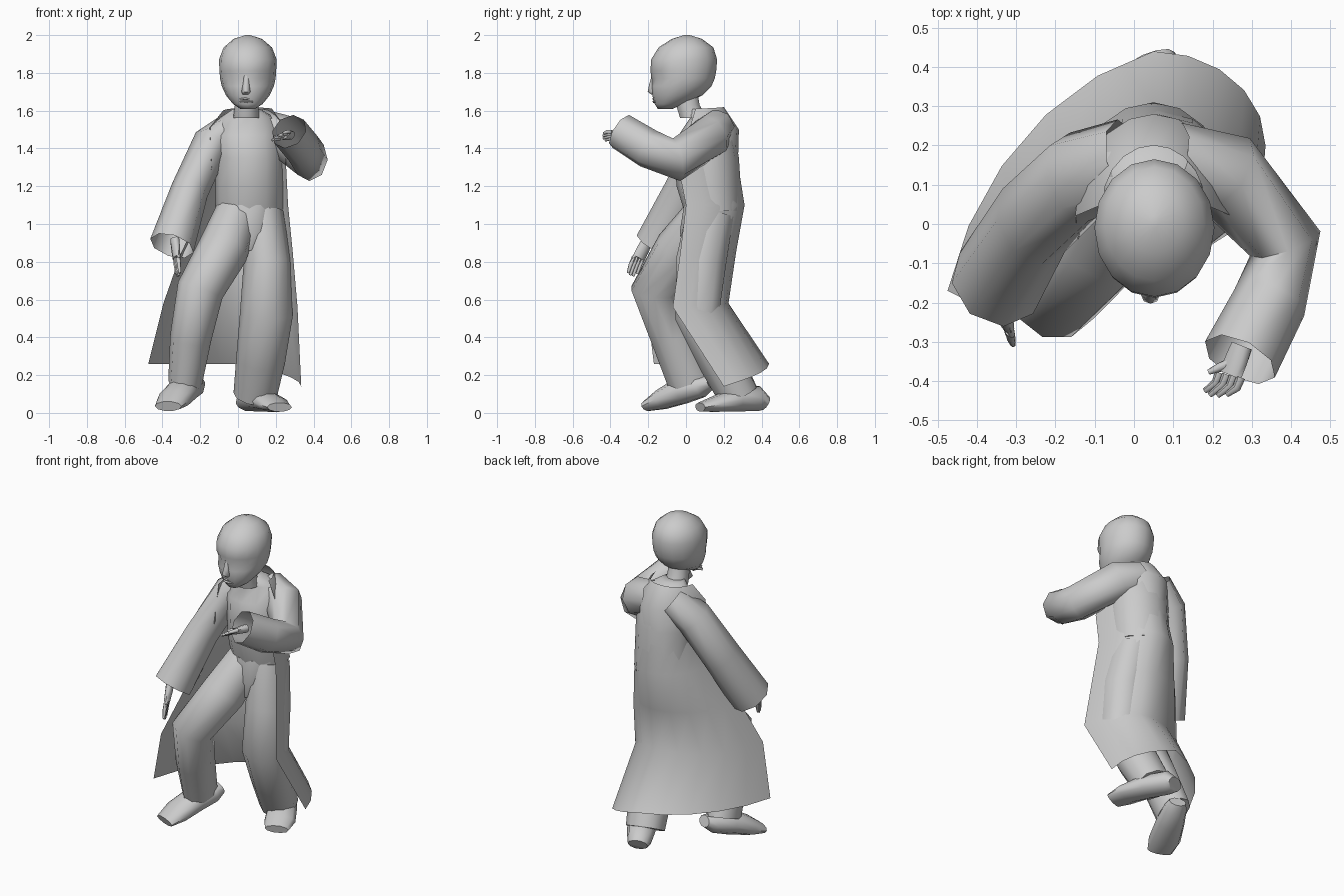
import bpy, bmesh, math
from mathutils import Vector as V

cube = bpy.data.objects.get("Cube")
if cube:
    bpy.data.objects.remove(cube, do_unlink=True)

grey = bpy.data.materials.new("plain grey")
grey.use_nodes = True
grey.diffuse_color = (0.6, 0.6, 0.6, 1)
grey.node_tree.nodes["Principled BSDF"].inputs["Base Color"].default_value = (0.6, 0.6, 0.6, 1)


def finish(name, rows, closed=True, caps=True, angle=60):
    """Skin rows of points into one smooth object."""
    bm = bmesh.new()
    grid = [[bm.verts.new(p) for p in row] for row in rows]
    n = len(rows[0])
    for a, b in zip(grid, grid[1:]):
        for i in range(n if closed else n - 1):
            j = (i + 1) % n
            bm.faces.new((a[i], a[j], b[j], b[i]))
    if caps:
        bm.faces.new(grid[0][::-1])
        bm.faces.new(grid[-1])
    bmesh.ops.recalc_face_normals(bm, faces=bm.faces)
    mesh = bpy.data.meshes.new(name)
    bm.to_mesh(mesh)
    bm.free()
    mesh.materials.append(grey)
    obj = bpy.data.objects.new(name, mesh)
    bpy.context.collection.objects.link(obj)
    bpy.ops.object.select_all(action="DESELECT")
    obj.select_set(True)
    bpy.context.view_layer.objects.active = obj
    bpy.ops.object.shade_smooth_by_angle(angle=math.radians(angle))


def loft(name, rings, ref=(0, 1, 0), sides=10, caps=True, flat=False):
    """Elliptical rings (x, y, z, width, depth) square to their path."""
    pts = [V(r[:3]) for r in rings]
    rows = []
    for i, r in enumerate(rings):
        t = (pts[min(i + 1, len(pts) - 1)] - pts[max(i - 1, 0)]).normalized()
        if flat:
            t = V((0, 0, 1))
        a = V(ref).cross(t).normalized()
        b = t.cross(a)
        rows.append([pts[i] + a * r[3] * math.cos(k * math.tau / sides)
                     + b * r[4] * math.sin(k * math.tau / sides) for k in range(sides)])
    finish(name, rows, caps=caps)


# Body under the robe
loft("pelvis", [(.04, .09, .86, .08, .11), (.055, .11, .96, .15, .15),
                (.06, .13, 1.1, .17, .148)], flat=True)
loft("shirt", [(.06, .14, 1.07, .178, .15), (.06, .12, 1.2, .18, .17),
               (.06, .11, 1.35, .18, .17), (.05, .11, 1.47, .18, .15),
               (.05, .12, 1.56, .15, .1), (.045, .07, 1.61, .07, .07)], flat=True, sides=12)
loft("neck", [(.045, .04, 1.56, .07, .075), (.045, .01, 1.63, .062, .065),
              (.05, 0, 1.72, .06, .06)], flat=True)

# Trouser legs
loft("right_trouser", [(0, .13, 1.06, .12, .13), (-.08, -.03, .86, .135, .14),
                       (-.2, -.165, .65, .125, .13), (-.25, -.07, .4, .11, .12),
                       (-.28, .02, .16, .09, .12)])
loft("left_trouser", [(.13, .13, 1.06, .11, .13), (.155, .08, .8, .125, .14),
                      (.15, .06, .52, .14, .125), (.12, .18, .28, .13, .12),
                      (.09, .28, .09, .115, .11)])

# Shoes run from heel to toe
loft("left_shoe", [(.045, .42, .05, .06, .04), (.06, .375, .075, .075, .07),
                   (.13, .26, .07, .085, .065), (.19, .15, .045, .09, .042),
                   (.22, .075, .03, .07, .025)], ref=(0, 0, 1))
loft("right_shoe", [(-.22, .13, .16, .05, .035), (-.24, .08, .14, .07, .06),
                    (-.29, -.02, .12, .085, .075), (-.34, -.13, .07, .095, .055),
                    (-.37, -.21, .035, .075, .028)], ref=(0, 0, 1))

# Robe: rows give the right front edge, centre back and left front edge,
# then how rounded the right side is
robe_rows = [
    ((-.08, .05, 1.6), (.05, .2, 1.62), (.18, .05, 1.61), 1),
    ((-.15, .02, 1.51), (.05, .28, 1.5), (.25, .02, 1.51), 1),
    ((-.14, -.04, 1.3), (.05, .275, 1.32), (.255, -.04, 1.3), 1),
    ((-.18, 0, 1.1), (.05, .31, 1.1), (.265, 0, 1.1), 1),
    ((-.3, -.11, .85), (.05, .265, .85), (.29, -.03, .85), .9),
    ((-.395, -.21, .58), (.05, .225, .58), (.315, -.07, .56), .85),
    ((-.475, -.17, .26), (.05, .44, .26), (.335, .2, .14), .65),
]


def quarter(edge, back, roundness):
    """Arc from a front edge to the centre back."""
    arc = []
    for i in range(6):
        t = i / 5
        p = edge.lerp(back, t)
        x = edge.x + (back.x - edge.x) * (1 - math.cos(t * math.pi / 2))
        y = edge.y + (back.y - edge.y) * math.sin(t * math.pi / 2)
        arc.append(p.lerp(V((x, y, p.z)), roundness))
    return arc


rows = []
for right, back, left, roundness in robe_rows:
    rows.append(quarter(V(right), V(back), roundness)
                + quarter(V(left), V(back), 1)[-2::-1])
finish("robe", rows, closed=False, caps=False)

# Sleeves, open at the cuffs
loft("left_sleeve", [(.1, .16, 1.515, .1, .1), (.23, .13, 1.465, .11, .12),
                     (.385, -.05, 1.34, .095, .115), (.345, -.2, 1.4, .095, .105),
                     (.27, -.345, 1.49, .1, .1)], ref=(0, 0, 1), sides=8, caps=False)
loft("right_sleeve", [(-.02, .16, 1.525, .08, .11), (-.14, .12, 1.43, .1, .12),
                      (-.255, .01, 1.18, .1, .125), (-.35, -.15, .885, .12, .125)],
     sides=8, caps=False)


# Hands: a palm, four fingers and a thumb
def hand(side, wrist, knuckle, spread, tip, thumb):
    wrist, knuckle, spread, tip = V(wrist), V(knuckle), V(spread), V(tip)
    loft(side + "_palm", [(*wrist, .03, .025), (*wrist.lerp(knuckle, .5), .035, .022),
                          (*knuckle, .035, .018)], ref=spread.cross(knuckle - wrist), sides=8)
    for i in range(4):
        base = knuckle + spread * (i - 1.5)
        bend = base + (knuckle - wrist) * .35
        end = base + tip * (1 - .12 * abs(i - 1.3))
        loft(f"{side}_finger_{i + 1}", [(*base, .012, .012), (*bend, .011, .011),
                                       (*end, .007, .007)], ref=spread, sides=6)
    base = wrist.lerp(knuckle, .5)
    loft(side + "_thumb", [(*base, .014, .014), (*(base + V(thumb) * .6), .012, .012),
                           (*(base + V(thumb)), .007, .007)], ref=spread, sides=6)


hand("right", (-.335, -.2, .92), (-.325, -.25, .82), (.006, -.017, 0),
     (.01, -.04, -.1), (.02, -.06, -.05))
hand("left", (.275, -.31, 1.47), (.245, -.385, 1.47), (.018, -.004, .012),
     (-.045, -.055, -.01), (-.07, -.03, -.01))

# Head: rings (height, front, back, half width), with eye sockets pressed in
head_rings = [(1.61, -.15, -.07, .04), (1.635, -.165, -.01, .078), (1.68, -.178, .085, .115),
              (1.73, -.183, .135, .138), (1.77, -.183, .152, .147), (1.81, -.188, .16, .15),
              (1.87, -.185, .165, .153), (1.935, -.145, .145, .128), (1.98, -.075, .085, .075),
              (2.0, -.01, .02, .012)]
rows = []
for z, front, back, half in head_rings:
    row = []
    for k in range(16):
        t = math.tau * k / 16
        y = (front + back) / 2 - math.cos(t) * (back - front) / 2
        if z == 1.77 and k in (1, 2, 14, 15):
            y += .014
        row.append((.052 + half * math.sin(t), y, z))
    rows.append(row)
finish("head", rows)

# Facial features
loft("nose", [(.045, -.17, 1.785, .014, .012), (.043, -.178, 1.735, .018, .018),
              (.042, -.181, 1.7, .024, .022), (.042, -.172, 1.685, .016, .01)],
     flat=True, sides=8)
for name, z in (("upper_lip", 1.663), ("lower_lip", 1.648)):
    loft(name, [(.01, -.161, z, .004, .004), (.042, -.169, z, .009, .008),
                (.078, -.161, z, .004, .004)], ref=(0, 0, 1), sides=6)
